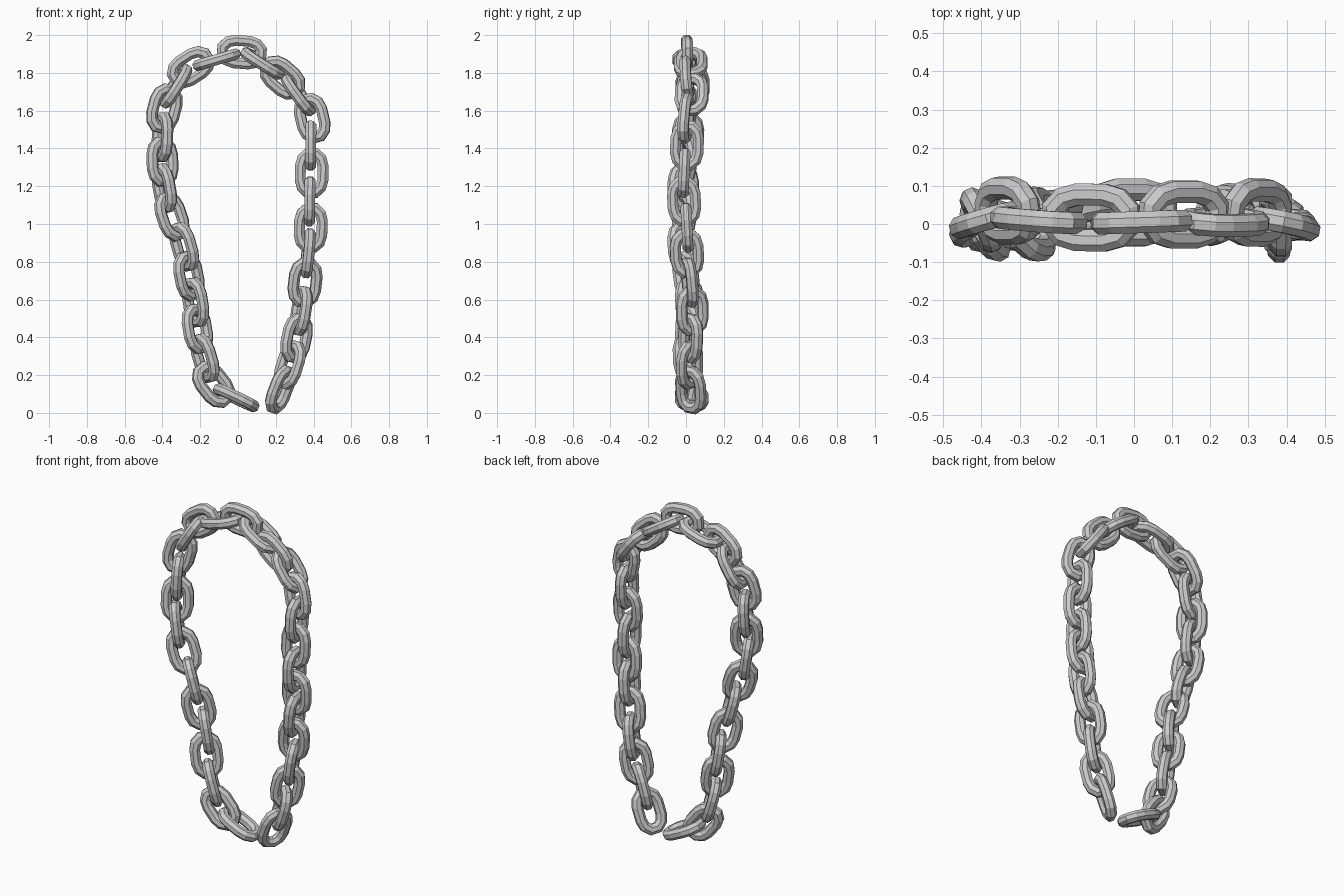
import bpy, bmesh, math
from mathutils import Vector, Matrix

if "Cube" in bpy.data.objects:
    bpy.data.objects.remove(bpy.data.objects["Cube"])

# chain course: x, y, z of each link centre, and roll of its plane in degrees
COURSE = [
    (-.01, .03, .08, 5), (-.13, .02, .15, 20), (-.175, .01, .29, 35), (-.215, .01, .445, 38),
    (-.225, .02, .585, 38), (-.26, 0, .725, 38), (-.285, -.02, .88, 38), (-.35, -.01, 1.04, 34),
    (-.39, -.015, 1.19, 30), (-.40, 0, 1.33, 28), (-.40, .01, 1.46, 25), (-.39, .01, 1.61, 15),
    (-.33, .035, 1.73, 10), (-.25, .01, 1.83, 0), (-.113, .017, 1.87, 0), (.02, .005, 1.91, 0),
    (.13, .025, 1.85, -6), (.235, .005, 1.775, -8), (.32, .03, 1.685, -10), (.393, 0, 1.56, -10),
    (.385, .005, 1.415, 0), (.39, -.01, 1.27, 0), (.38, -.01, 1.12, 0), (.385, .005, .98, 0),
    (.37, .005, .845, 5), (.355, .02, .69, 12), (.335, .033, .54, 22), (.31, .025, .395, 35),
    (.275, .02, .255, 45), (.225, .025, .123, 58)]
SIDES, RADIUS = 8, .031


def link_mesh():
    """Faceted oval ring: long axis z, flat side facing y."""
    quarter = [(.06, .037), (.049, .076), (.021, .102)]
    path = (quarter + [(-x, z) for x, z in reversed(quarter)]
            + [(-x, -z) for x, z in quarter] + [(x, -z) for x, z in reversed(quarter)])
    path = [Vector((x, 0, z)) for x, z in path]
    bm = bmesh.new()
    n, rings = len(path), []
    for i, p in enumerate(path):
        a, b = (p - path[i - 1]).normalized(), (path[(i + 1) % n] - p).normalized()
        t = (a + b).normalized()
        out = Vector((t.z, 0, -t.x))
        mitre = 1 / t.dot(a)
        ring = []
        for k in range(SIDES):
            ang = 2 * math.pi * (k + .5) / SIDES
            ring.append(bm.verts.new(p + out * RADIUS * mitre * math.cos(ang)
                                     + Vector((0, RADIUS * math.sin(ang), 0))))
        rings.append(ring)
    for i in range(n):
        r, s = rings[i], rings[(i + 1) % n]
        for k in range(SIDES):
            m = (k + 1) % SIDES
            bm.faces.new((r[k], r[m], s[m], s[k]))
    bmesh.ops.recalc_face_normals(bm, faces=bm.faces)
    me = bpy.data.meshes.new("chain_link")
    bm.to_mesh(me)
    bm.free()
    return me


# links, alternately face-on and edge-on along the course
mesh = link_mesh()
last = len(COURSE) - 1
for i, (x, y, z, roll) in enumerate(COURSE):
    a, b = COURSE[max(i - 1, 0)], COURSE[min(i + 1, last)]
    tangent = Vector(b[:3]) - Vector(a[:3])
    if i == 0:
        tangent = Vector((-.21, 0, .1))
    # the strand goes up on the left and down on the right; keep links upright
    if tangent.z < 0:
        tangent.negate()
    spin = math.radians(roll + (90 if i % 2 == 0 else 0))
    # lean sideways in the front view, then tip forward or back
    pitch = math.atan2(tangent.x, tangent.z)
    tip = -math.atan2(tangent.y, math.hypot(tangent.x, tangent.z))
    ob = bpy.data.objects.new(f"chain_link_{i + 1:02d}", mesh)
    ob.matrix_world = (Matrix.Translation((x, y, z)) @ Matrix.Rotation(pitch, 4, 'Y')
                       @ Matrix.Rotation(tip, 4, 'X') @ Matrix.Rotation(spin, 4, 'Z'))
    bpy.context.collection.objects.link(ob)
